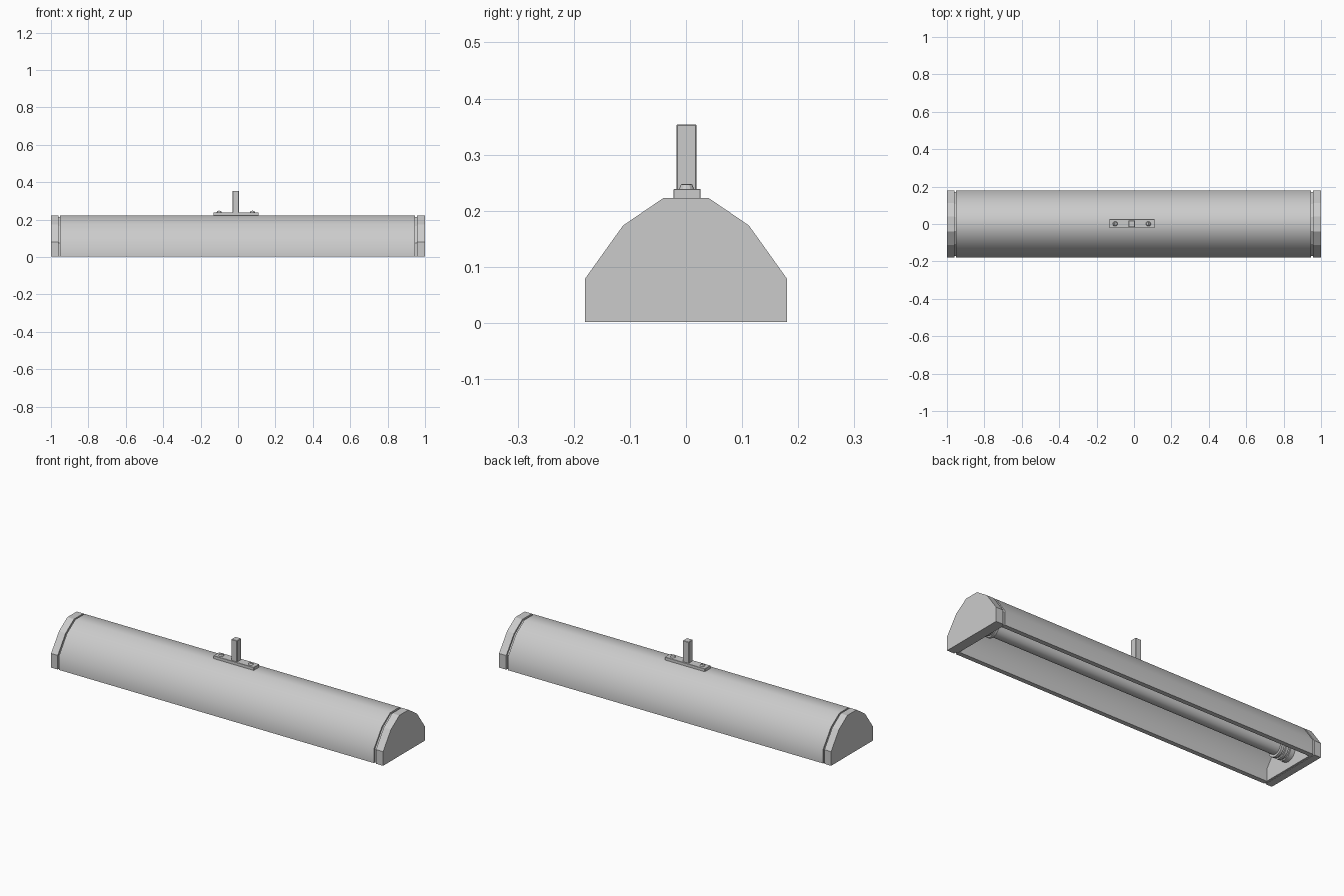
import bpy, bmesh, math

if "Cube" in bpy.data.objects:
    bpy.data.objects.remove(bpy.data.objects["Cube"])

# Right half of the faceted hood outline (y, z), bottom to top
HALF = [(0.18, 0.002), (0.18, 0.079), (0.112, 0.174), (0.04, 0.223)]
HALF_IN = [(0.155, 0.002), (0.155, 0.072), (0.098, 0.154), (0.034, 0.199)]
HALF_GROOVE = [(0.171, 0.004), (0.171, 0.076), (0.107, 0.166), (0.038, 0.214)]


def arch(half):
    return half + [(-y, z) for y, z in reversed(half)]


def finish(name, bm, smooth=None):
    bmesh.ops.recalc_face_normals(bm, faces=bm.faces)
    me = bpy.data.meshes.new(name)
    bm.to_mesh(me)
    bm.free()
    ob = bpy.data.objects.new(name, me)
    bpy.context.collection.objects.link(ob)
    if smooth:
        bpy.ops.object.select_all(action='DESELECT')
        ob.select_set(True)
        bpy.context.view_layer.objects.active = ob
        bpy.ops.object.shade_smooth_by_angle(angle=math.radians(smooth))
    return ob


def prism(name, pts, x0, x1, smooth=None):
    """Extrude a closed y-z outline along x."""
    bm = bmesh.new()
    f = bm.faces.new([bm.verts.new((x0, y, z)) for y, z in pts])
    new = bmesh.ops.extrude_face_region(bm, geom=[f])['geom']
    bmesh.ops.translate(bm, vec=(x1 - x0, 0, 0),
                        verts=[v for v in new if isinstance(v, bmesh.types.BMVert)])
    return finish(name, bm, smooth)


def lathe(name, pts, z, sides=32):
    """Spin an (x, radius) profile around the lamp axis."""
    bm = bmesh.new()
    vs = [bm.verts.new((x, 0, z + r)) for x, r in pts]
    es = [bm.edges.new(p) for p in zip(vs, vs[1:])]
    bmesh.ops.spin(bm, geom=vs + es, cent=(0, 0, z), axis=(1, 0, 0),
                   angle=2 * math.pi, steps=sides)
    bmesh.ops.remove_doubles(bm, verts=bm.verts, dist=1e-5)
    return finish(name, bm, 40)


def box(name, lo, hi, bevel):
    bm = bmesh.new()
    bmesh.ops.create_cube(bm, size=1)
    for v in bm.verts:
        v.co = [(a + b) / 2 + c * (b - a) for a, b, c in zip(lo, hi, v.co)]
    bmesh.ops.bevel(bm, geom=bm.edges[:], offset=bevel, segments=1, affect='EDGES')
    return finish(name, bm)


# Hood: hollow shell, open underneath
shell = arch(HALF) + list(reversed(arch(HALF_IN)))
prism("hood", shell, -0.952, 0.945, 50)

# End caps with a recessed groove strip next to the hood
for side, gap0, gap1 in (("left", -0.950, -0.960), ("right", 0.943, 0.957)):
    end = math.copysign(1.0, gap1)
    prism(side + "_end_cap", arch(HALF), gap1, end)
    prism(side + "_groove", arch(HALF_GROOVE), gap0, gap1 + 0.005 * end)

# Lamp tube and ribbed sockets
LAMP_Z = 0.09
lathe("lamp_tube", [(-0.9, 0), (-0.9, 0.038), (0.9, 0.038), (0.9, 0)], LAMP_Z)
ribs = [(0.87, 0.038), (0.87, 0.05)]
for x in (0.885, 0.912):
    ribs += [(x, 0.05), (x, 0.043), (x + 0.012, 0.043), (x + 0.012, 0.05)]
ribs += [(0.952, 0.05)]
for side, s in (("left", -1), ("right", 1)):
    lathe(side + "_socket", [(s * x, r) for x, r in ribs], LAMP_Z)

# Mounting plate and post
box("mounting_plate", (-0.132, -0.022, 0.220), (0.110, 0.026, 0.239), 0.001)
box("mounting_post", (-0.029, -0.017, 0.235), (0.006, 0.019, 0.354), 0.002)

# Screws on the plate
for i, x in enumerate((-0.101, 0.077)):
    bm = bmesh.new()
    bmesh.ops.create_cone(bm, cap_ends=True, segments=12, radius1=0.014,
                          radius2=0.010, depth=0.010)
    bmesh.ops.translate(bm, verts=bm.verts, vec=(x, 0.001, 0.242))
    finish("screw_%d" % (i + 1), bm)
    box("screw_slot_%d" % (i + 1), (x - 0.002, -0.008, 0.244), (x + 0.002, 0.010, 0.248), 0.0005)
